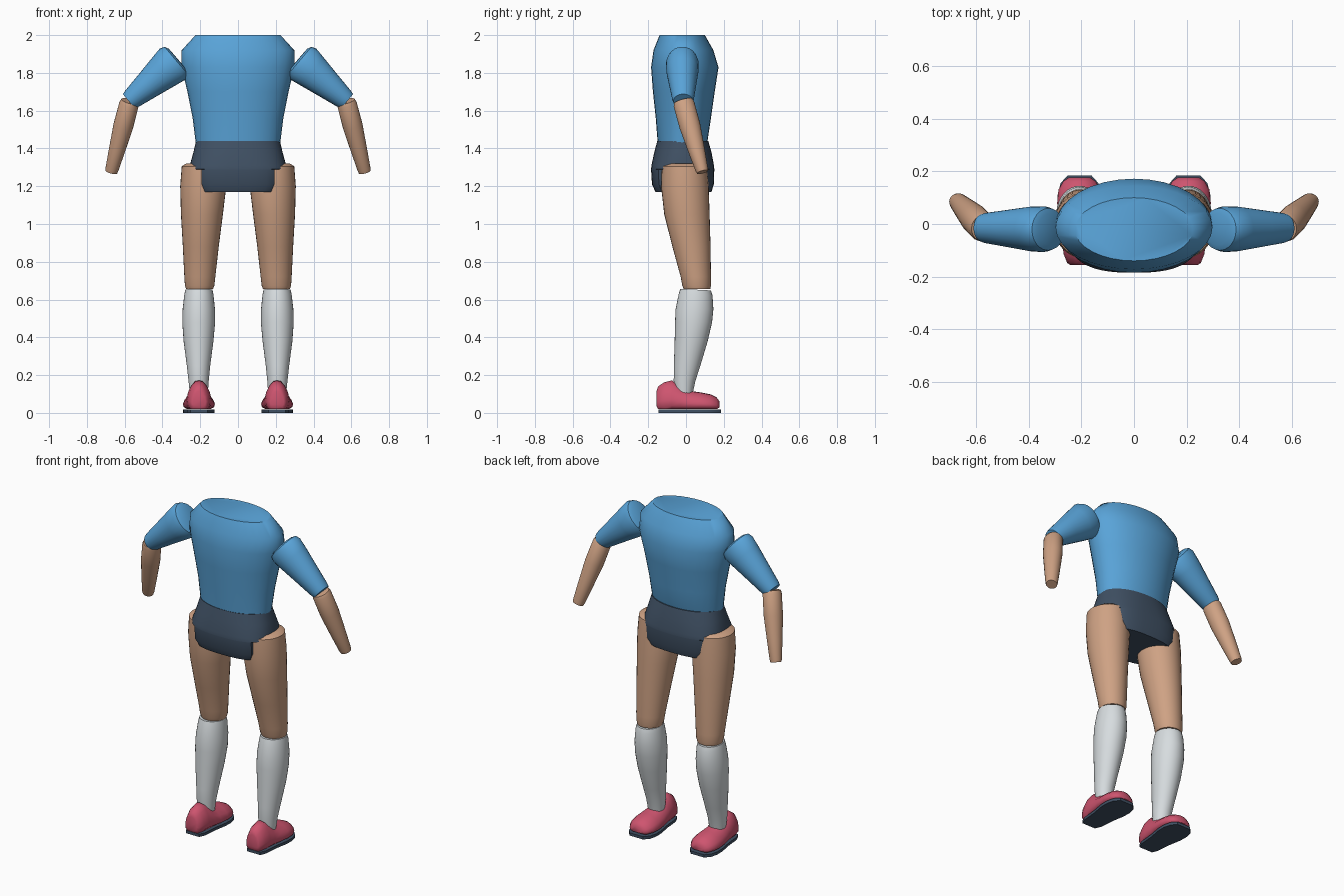
import bpy, bmesh, math
from mathutils import Vector

if "Cube" in bpy.data.objects:
    bpy.data.objects.remove(bpy.data.objects["Cube"])


def material(name, rgb):
    m = bpy.data.materials.new(name)
    m.diffuse_color = (*rgb, 1)
    m.use_nodes = True
    m.node_tree.nodes["Principled BSDF"].inputs["Base Color"].default_value = m.diffuse_color
    return m


BLUE = material("shirt_blue", (0.10, 0.37, 0.69))
NAVY = material("dark_navy", (0.05, 0.08, 0.125))
SKIN = material("skin", (0.62, 0.36, 0.23))
WHITE = material("sock_white", (0.68, 0.72, 0.74))
PINK = material("shoe_pink", (0.62, 0.09, 0.16))


def loft(name, rings, mat, angle=40):
    """Skin a closed tube through rings of equal point count, with end caps."""
    bm = bmesh.new()
    rows = [[bm.verts.new(p) for p in ring] for ring in rings]
    n = len(rows[0])
    for a, b in zip(rows, rows[1:]):
        for i in range(n):
            j = (i + 1) % n
            bm.faces.new((a[i], a[j], b[j], b[i]))
    bm.faces.new(rows[0][::-1])
    bm.faces.new(rows[-1])
    bmesh.ops.recalc_face_normals(bm, faces=bm.faces)
    me = bpy.data.meshes.new(name)
    bm.to_mesh(me)
    bm.free()
    me.materials.append(mat)
    me.shade_smooth()
    me.set_sharp_from_angle(angle=math.radians(angle))
    ob = bpy.data.objects.new(name, me)
    bpy.context.collection.objects.link(ob)
    return ob


def oval(x0, x1, y0, y1, z, power=2.0, tilt=0.0, n=32):
    """Horizontal (super)ellipse inside a box; tilt raises z along y."""
    pts = []
    for i in range(n):
        a = 2 * math.pi * i / n
        c, s = math.cos(a), math.sin(a)
        u = math.copysign(abs(c) ** (2 / power), c)
        v = math.copysign(abs(s) ** (2 / power), s)
        y = (y0 + y1) / 2 + v * (y1 - y0) / 2
        pts.append(Vector(((x0 + x1) / 2 + u * (x1 - x0) / 2, y, z + tilt * y)))
    return pts


def limb(name, start, end, profile, mat, n=24):
    """Round limb from start to end; profile = (distance, radius in plane, radius in depth)."""
    start, end = Vector(start), Vector(end)
    axis = (end - start).normalized()
    u = axis.cross(Vector((0, 1, 0))).normalized()
    v = axis.cross(u)
    rings = []
    for t, ru, rv in profile:
        c = start.lerp(end, t)
        rings.append([c + u * ru * math.cos(2 * math.pi * i / n)
                      + v * rv * math.sin(2 * math.pi * i / n) for i in range(n)])
    return loft(name, rings, mat)


def mirrored(ob, name):
    """Reflected copy on the other side of x = 0."""
    me = ob.data.copy()
    for v in me.vertices:
        v.co.x *= -1
    me.flip_normals()
    me.name = name
    bpy.context.collection.objects.link(bpy.data.objects.new(name, me))


# Torso: (z, half width, back y, front y)
torso = [(1.42, .222, -.148, .108), (1.44, .225, -.15, .115), (1.56, .24, -.16, .132),
         (1.70, .268, -.175, .152), (1.83, .298, -.185, .172), (1.92, .298, -.172, .145),
         (2.0, .225, -.14, .10)]
loft("torso", [oval(-w, w, a, b, z, tilt=.06 if z < 1.5 else 0) for z, w, a, b in torso], BLUE, 50)

# Pelvis: legs cut high, so the lower rings are clamped in width
pelvis = [(1.44, .222, -.152, .118, 2.1), (1.38, .236, -.168, .135, 2.3),
          (1.31, .255, -.183, .148, 2.6), (1.29, .255, -.185, .15, 2.7),
          (1.289, .255, -.185, .15, 2.7), (1.21, .255, -.18, .147, 2.7),
          (1.17, .235, -.162, .135, 2.7)]
rings = []
for k, (z, w, a, b, p) in enumerate(pelvis):
    ring = oval(-w, w, a, b, z, p, n=48)
    if k >= 4:
        lim = .192 if z > 1.18 else .175
        for q in ring:
            q.x = max(-lim, min(lim, q.x))
    rings.append(ring)
loft("pelvis", rings, NAVY)

parts = []

# Leg pieces: (z, inner x, outer x, back y, front y)
thigh = [(1.32, .10, .275, -.10, .09), (1.305, .075, .298, -.128, .11), (1.20, .062, .306, -.132, .12),
         (1.05, .08, .302, -.115, .125), (.88, .102, .292, -.072, .13),
         (.72, .12, .284, -.028, .132), (.675, .125, .281, -.02, .132), (.655, .132, .275, -.012, .128)]
parts.append(loft("thigh", [oval(a, b, c, d, z) for z, a, b, c, d in thigh], SKIN))

sock = [(.655, .135, .278, -.03, .132), (.63, .13, .284, -.038, .14), (.55, .122, .293, -.055, .145),
        (.48, .121, .295, -.058, .138), (.38, .13, .288, -.06, .115), (.25, .147, .271, -.064, .076),
        (.17, .155, .262, -.065, .05), (.10, .16, .255, -.055, .035)]
parts.append(loft("sock", [oval(a, b, c, d, z, tilt=-.05 if z > .6 else 0)
                           for z, a, b, c, d in sock], WHITE))

# Shoe: cross-sections from heel to toe (y, half width, bottom z, top z)
FOOT_X = .207
half = [(0, 0), (.72, 0), (.95, .12), (1, .32), (.88, .58), (.62, .82), (.3, .97)]
outline = half + [(0, 1)] + [(-u, v) for u, v in half[:0:-1]]
shoe = [(-.156, .035, .035, .115), (-.148, .047, .02, .14), (-.115, .06, .02, .162),
        (-.075, .066, .02, .172), (-.03, .07, .02, .142), (.02, .079, .02, .117),
        (.08, .085, .02, .108), (.13, .08, .02, .098), (.162, .062, .02, .082),
        (.177, .04, .028, .062)]
parts.append(loft("shoe", [[Vector((FOOT_X + u * w, y, lo + v * (hi - lo))) for u, v in outline]
                           for y, w, lo, hi in shoe], PINK, 50))

# Flat sole plate
edge = [(-.145, .045), (-.11, .06), (-.02, .068), (.06, .082), (.11, .083), (.155, .072), (.185, .045)]
sole = [(w, y) for y, w in edge] + [(-w, y) for y, w in reversed(edge)]
parts.append(loft("sole", [[Vector((FOOT_X + x, y, z)) for x, y in sole] for z in (0, .017)], NAVY))

# Arms
parts.append(limb("upper_arm", (.33, -.02, 1.86), (.577, -.015, 1.65),
                  [(-.05, .075, .06), (-.02, .097, .08), (.06, .107, .087), (.25, .096, .085),
                   (.6, .075, .071), (.93, .056, .058), (1.0, .05, .052)], BLUE))
parts.append(limb("forearm", (.573, -.015, 1.65), (.671, .087, 1.275),
                  [(0, .046, .05), (.04, .052, .056), (.35, .053, .056), (.7, .043, .044),
                   (.96, .035, .034), (1.0, .032, .03)], SKIN))

for ob in parts:
    base = ob.name
    ob.name = "right_" + base
    mirrored(ob, "left_" + base)
